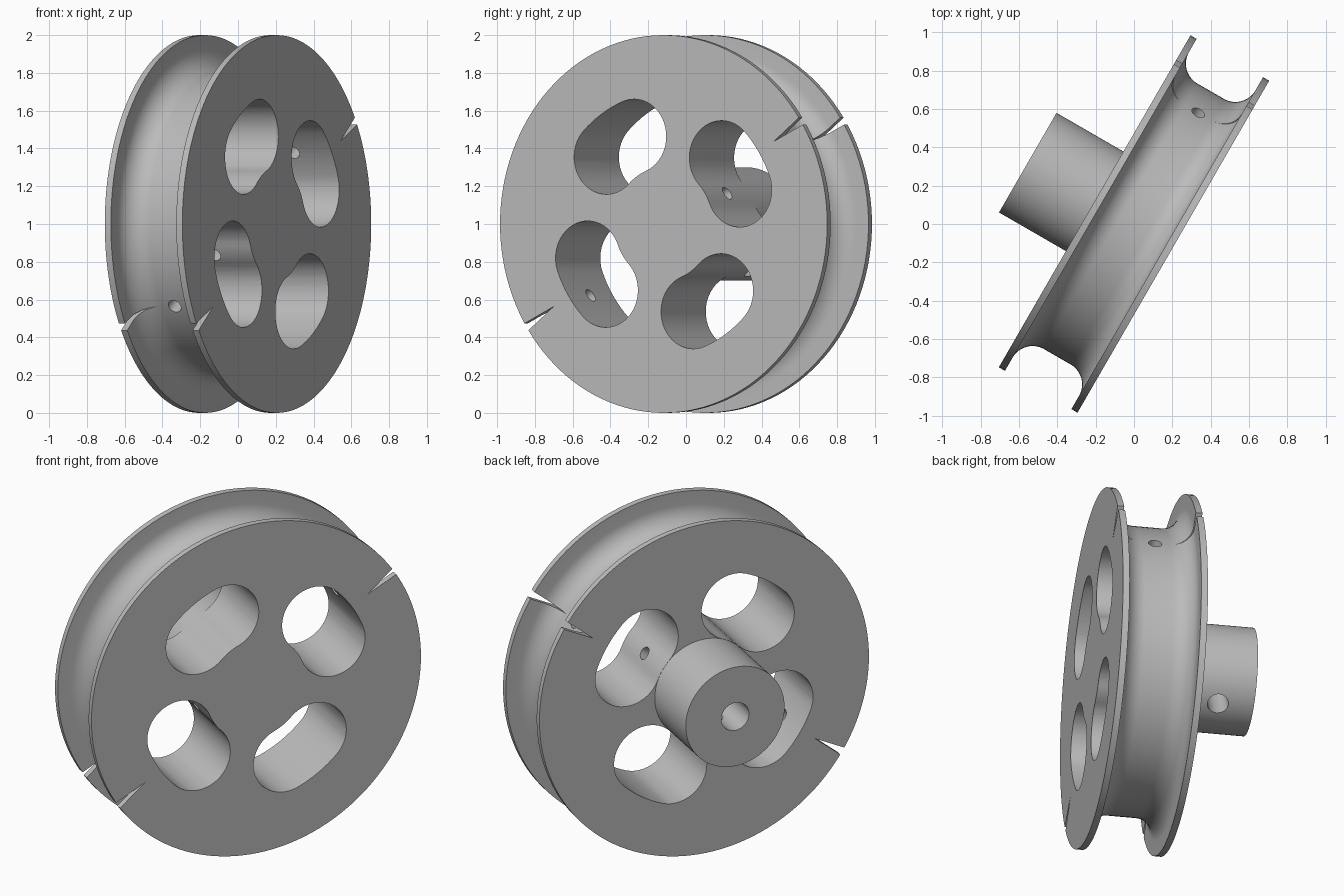
import bpy, bmesh, math
from mathutils import Matrix, Vector

cube = bpy.data.objects.get("Cube")
if cube:
    bpy.data.objects.remove(cube, do_unlink=True)

HALF, WALL, HUB_END = 0.237, 0.2, -0.64      # positions along the axle
CORE, FILLET, HUB, BORE = 0.8, 0.12, 0.3, 0.084
LOBE_ORBIT, LOBE_R, LOBE_SWEEP = 0.498, 0.197, math.radians(11.7)
PIN_ANGLE = math.radians(33)

grey = bpy.data.materials.new("grey_metal")
grey.use_nodes = True
colour = (0.5, 0.5, 0.5, 1)
grey.diffuse_color = colour
grey.node_tree.nodes["Principled BSDF"].inputs["Base Color"].default_value = colour


def polar(r, a):
    return Vector((r * math.cos(a), r * math.sin(a), 0))


def add_object(name, bm):
    bmesh.ops.recalc_face_normals(bm, faces=bm.faces)
    mesh = bpy.data.meshes.new(name)
    bm.to_mesh(mesh)
    bm.free()
    mesh.materials.append(grey)
    obj = bpy.data.objects.new(name, mesh)
    bpy.context.collection.objects.link(obj)
    return obj


def prism(name, outline, depth):
    bm = bmesh.new()
    face = bm.faces.new([bm.verts.new(p - Vector((0, 0, depth / 2))) for p in outline])
    new = bmesh.ops.extrude_face_region(bm, geom=[face])["geom"]
    bmesh.ops.translate(bm, vec=(0, 0, depth),
                        verts=[v for v in new if isinstance(v, bmesh.types.BMVert)])
    return add_object(name, bm)


def radial_drill(name, radius, angle, start, end, z):
    bm = bmesh.new()
    place = (Matrix.Translation((0, 0, z)) @ Matrix.Rotation(angle, 4, 'Z')
             @ Matrix.Translation(((start + end) / 2, 0, 0)) @ Matrix.Rotation(math.pi / 2, 4, 'Y'))
    bmesh.ops.create_cone(bm, cap_ends=True, segments=32, radius1=radius, radius2=radius,
                          depth=end - start, matrix=place)
    return add_object(name, bm)


def cut(target, cutter):
    cutter.hide_render = True
    mod = target.modifiers.new("cut", 'BOOLEAN')
    mod.operation, mod.solver, mod.object = 'DIFFERENCE', 'EXACT', cutter
    bpy.context.view_layer.objects.active = target
    bpy.ops.object.modifier_apply(modifier=mod.name)
    bpy.data.objects.remove(cutter, do_unlink=True)


# Turned body: hub with blind bore, two flanges and a rounded groove
groove = []
for side in (-1, 1):
    arc = []
    for i in range(13):
        t = math.pi / 2 * i / 12
        arc.append((CORE + FILLET - FILLET * math.sin(t),
                    side * (WALL - FILLET + FILLET * math.cos(t))))
    groove += arc if side < 0 else arc[::-1]
profile = [(0, -0.1), (BORE, -0.1), (BORE, HUB_END), (HUB, HUB_END), (HUB, -HALF),
           (1, -HALF), (1, -WALL), *groove, (1, WALL), (1, HALF), (0, HALF)]
bm = bmesh.new()
verts = [bm.verts.new((r, 0, z)) for r, z in profile]
edges = [bm.edges.new(pair) for pair in zip(verts, verts[1:])]
bmesh.ops.spin(bm, geom=verts + edges, cent=(0, 0, 0), axis=(0, 0, 1),
               angle=math.tau, steps=128)
bmesh.ops.remove_doubles(bm, verts=bm.verts, dist=1e-5)
pulley = add_object("pulley_wheel", bm)

# Four curved lightening slots
for k in range(4):
    mid = PIN_ANGLE + k * math.pi / 2
    outline = []
    for i in range(9):
        outline.append(polar(LOBE_ORBIT + LOBE_R, mid - LOBE_SWEEP + LOBE_SWEEP * i / 4))
    for end in (1, -1):
        a = mid + end * LOBE_SWEEP
        turn = a if end > 0 else a + math.pi
        outline += [polar(LOBE_ORBIT, a) + polar(LOBE_R, turn + math.pi * i / 24)
                    for i in range(1, 24)]
        if end > 0:
            outline += [polar(LOBE_ORBIT - LOBE_R, mid + LOBE_SWEEP - LOBE_SWEEP * i / 4)
                        for i in range(9)]
    cut(pulley, prism("slot_cutter", outline, 0.6))

# Tapered notches in both flanges, on opposite sides
for k in range(2):
    a = PIN_ANGLE + k * math.pi
    cut(pulley, prism("notch_cutter",
                      [polar(0.802, a), polar(1.1, a - 0.03), polar(1.1, a + 0.03)], 0.6))

# Cord hole across the wheel and set screw hole in the hub
cut(pulley, radial_drill("cord_hole_cutter", 0.037, PIN_ANGLE, -0.9, 0.9, 0))
cut(pulley, radial_drill("screw_hole_cutter", 0.058, PIN_ANGLE - math.pi / 2, 0.03, 0.4, -0.44))

# Stand the wheel upright with its axle turned
turn = math.radians(60)
u, v = polar(1, turn), Vector((0, 0, 1))
frame = Matrix((u, v, u.cross(v))).transposed().to_4x4()
pulley.data.transform(Matrix.Translation((0, 0, 1)) @ frame)

bpy.ops.object.select_all(action='DESELECT')
pulley.select_set(True)
bpy.context.view_layer.objects.active = pulley
bpy.ops.object.shade_smooth_by_angle(angle=math.radians(30))
